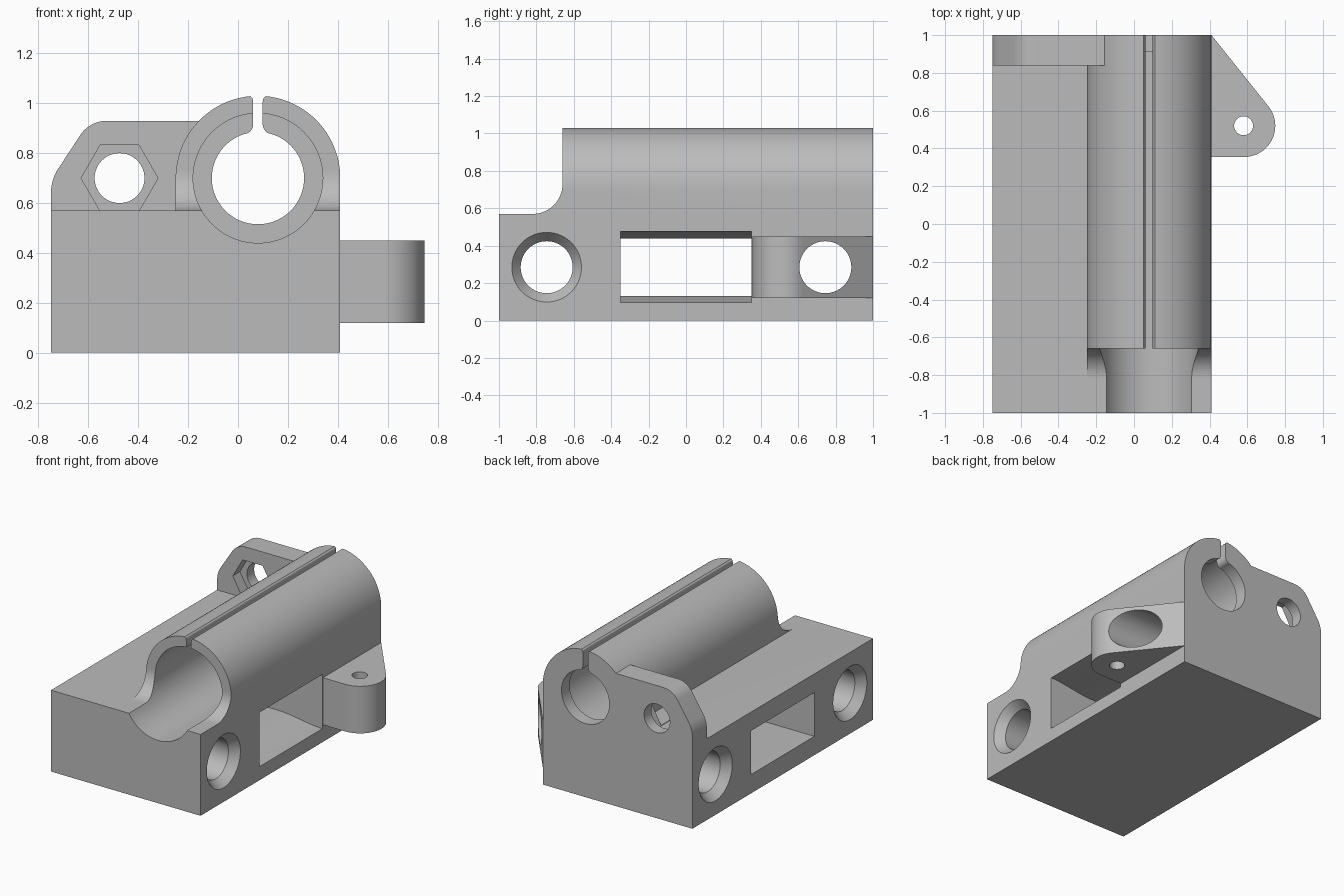
import bpy
import bmesh
from math import cos, sin, radians, pi

cube = bpy.data.objects.get("Cube")
if cube:
    bpy.data.objects.remove(cube, do_unlink=True)

grey = bpy.data.materials.new("plain grey")
grey.use_nodes = True
COLOUR = (0.5, 0.5, 0.5, 1)
grey.diffuse_color = COLOUR
grey.node_tree.nodes["Principled BSDF"].inputs["Base Color"].default_value = COLOUR

# Maps profile coordinates (u, v) and extrusion distance w to world space
AXES = {
    "x": lambda u, v, w: (w, u, v),
    "y": lambda u, v, w: (u, w, v),
    "z": lambda u, v, w: (u, v, w),
}


def arc(cu, cv, r, start, end, steps=24):
    angles = [radians(start + (end - start) * i / steps) for i in range(steps + 1)]
    return [(cu + r * cos(a), cv + r * sin(a)) for a in angles]


def circle(cu, cv, r, sides=64):
    return arc(cu, cv, r, 0, 360, sides)[:-1]


def loft(name, axis, sections):
    """Solid through a list of (distance, profile) sections."""
    bm = bmesh.new()
    rings = [[bm.verts.new(AXES[axis](u, v, w)) for u, v in profile]
             for w, profile in sections]
    for a, b in zip(rings, rings[1:]):
        for i in range(len(a)):
            j = (i + 1) % len(a)
            bm.faces.new((a[i], a[j], b[j], b[i]))
    bm.faces.new(rings[0])
    bm.faces.new(rings[-1])
    bmesh.ops.recalc_face_normals(bm, faces=bm.faces)
    mesh = bpy.data.meshes.new(name)
    bm.to_mesh(mesh)
    bm.free()
    mesh.materials.append(grey)
    obj = bpy.data.objects.new(name, mesh)
    bpy.context.collection.objects.link(obj)
    return obj


def prism(name, axis, profile, lo, hi):
    return loft(name, axis, [(lo, profile), (hi, profile)])


def combine(target, tool, operation):
    mod = target.modifiers.new(tool.name, "BOOLEAN")
    mod.operation = operation
    mod.solver = "EXACT"
    mod.object = tool
    bpy.context.view_layer.objects.active = target
    bpy.ops.object.modifier_apply(modifier=mod.name)
    bpy.data.objects.remove(tool, do_unlink=True)


def cut(target, tool):
    combine(target, tool, "DIFFERENCE")


LEFT, RIGHT = -0.75, 0.41          # block sides
DECK = 0.57                        # block top
BX, BZ, R = 0.08, 0.70, 0.33       # bearing axis and outer radius
ROD_Z = 0.285                      # cross hole height

# Block
body = prism("bearing_block", "y",
             [(LEFT, 0), (RIGHT, 0), (RIGHT, DECK), (LEFT, DECK)], -1, 1)

# Bearing housing with a concave sweep down to the deck at the front
housing = prism("housing", "y",
                [(BX - R, 0.3), (BX + R, 0.3)] + arc(BX, BZ, R, 0, 180, 64), -0.9, 1)
sweep = ([(-1.1, DECK)] + arc(-0.82, DECK + 0.16, 0.16, -90, 0)
         + [(-0.66, 1.3), (-1.1, 1.3)])
cut(housing, prism("front_sweep", "x", sweep, -0.5, 0.7))
combine(body, housing, "UNION")

# Rear plate with rounded shoulder
plate = ([(LEFT, 0.3)] + arc(LEFT + 0.18, 0.64, 0.18, 180, 150, 8)
         + arc(-0.525, 0.80, 0.13, 150, 90, 12) + [(0, 0.93), (0, 0.3)])
combine(body, prism("rear_plate", "y", plate, 0.84, 1), "UNION")

# Side lug
lug = ([(0.36, 0.355)] + arc(0.583, 0.52, 0.165, -90, 38.7, 32)
       + [(RIGHT, 1), (0.36, 1)])
combine(body, prism("side_lug", "z", lug, 0.12, 0.45), "UNION")

# Bearing bore, narrower rear opening and clamping slot with eased lips
cut(body, prism("bearing_bore", "y", circle(BX, BZ, 0.26, 96), -1.2, 0.91))
cut(body, prism("rear_opening", "y", circle(BX, BZ, 0.185, 96), 0.8, 1.2))
half = [(0.02, 0.80), (0.04, 0.88), (0.03, 0.888), (0.022, 0.90), (0.019, 0.915),
        (0.019, 1.005), (0.022, 1.02), (0.032, 1.03), (0.04, 1.1)]
slot = [(BX + u, v) for u, v in half] + [(BX - u, v) for u, v in reversed(half)]
cut(body, prism("clamp_slot", "y", slot, -1.2, 1.2))

# Rear plate bolt hole and hexagonal nut recess
cut(body, prism("bolt_hole", "y", circle(-0.475, BZ, 0.10), 0.7, 1.2))
cut(body, prism("nut_recess", "y", circle(-0.475, BZ, 0.154, 6), 0.7, 0.92))

# Cross holes, countersunk on the open sides
SINK = 0.06
for y, sink_right in ((-0.745, True), (0.745, False)):
    wide, narrow = circle(y, ROD_Z, 0.187), circle(y, ROD_Z, 0.139)
    sections = [(LEFT - 0.001, wide), (LEFT + SINK, narrow)]
    if sink_right:
        sections += [(RIGHT - SINK, narrow), (RIGHT + 0.001, wide)]
    else:
        sections += [(1, narrow)]
    cut(body, loft("cross_hole", "x", sections))

# Rectangular window flaring smoothly toward the lug side
window = []
for i in range(17):
    t = i / 16
    h = 0.153 + 0.037 * t * t * (3 - 2 * t)
    window.append((0.06 + 0.351 * t, h))
outline = ([(-1, ROD_Z - 0.153)] + [(x, ROD_Z - h) for x, h in window]
           + [(x, ROD_Z + h) for x, h in reversed(window)] + [(-1, ROD_Z + 0.153)])
cut(body, prism("window", "y", outline, -0.35, 0.35))

# Vertical pin hole in the lug
cut(body, prism("pin_hole", "z", circle(0.58, 0.52, 0.05, 40), 0, 0.6))

# Smooth curved faces, keep hard edges
for obj in bpy.context.selected_objects:
    obj.select_set(False)
body.select_set(True)
bpy.context.view_layer.objects.active = body
bpy.ops.object.shade_smooth_by_angle(angle=pi / 7)
